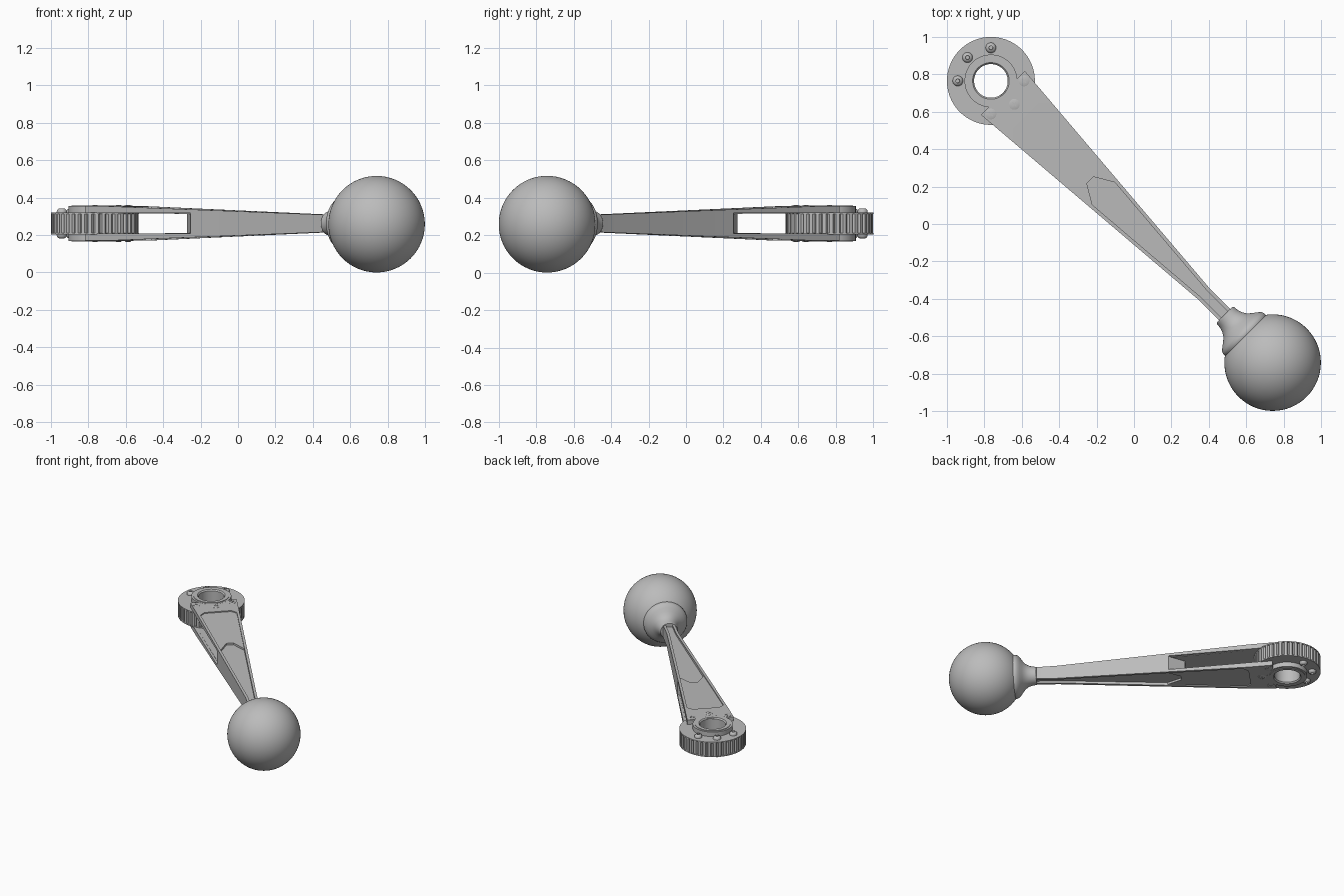
import bpy, bmesh, math
from mathutils import Matrix, Vector

if "Cube" in bpy.data.objects:
    bpy.data.objects.remove(bpy.data.objects["Cube"])

grey = bpy.data.materials.new("satin grey")
grey.use_nodes = True
grey.diffuse_color = (0.5, 0.5, 0.5, 1)
grey.node_tree.nodes["Principled BSDF"].inputs["Base Color"].default_value = (0.5, 0.5, 0.5, 1)

# Local frame: origin at the hub, x runs along the arm to the ball
FRAME = Matrix.Translation((-0.765, 0.765, 0.262)) @ Matrix.Rotation(-math.pi / 4, 4, 'Z')
LENGTH = 2.13
SLOT = 0.055          # half height of the fork slot


def finish(name, bm, local=Matrix()):
    bmesh.ops.remove_doubles(bm, verts=bm.verts, dist=1e-5)
    bmesh.ops.recalc_face_normals(bm, faces=bm.faces)
    mesh = bpy.data.meshes.new(name)
    bm.to_mesh(mesh)
    bm.free()
    mesh.materials.append(grey)
    ob = bpy.data.objects.new(name, mesh)
    bpy.context.collection.objects.link(ob)
    ob.matrix_world = FRAME @ local
    bpy.ops.object.select_all(action='DESELECT')
    ob.select_set(True)
    bpy.context.view_layer.objects.active = ob
    bpy.ops.object.shade_smooth_by_angle(angle=math.radians(32))
    return ob


def slab(name, outline, low, high):
    """Prism over an outline, with floor and roof heights given by functions of x."""
    bm = bmesh.new()
    a = [bm.verts.new((x, y, low(x))) for x, y in outline]
    b = [bm.verts.new((x, y, high(x))) for x, y in outline]
    bm.faces.new(a)
    bm.faces.new(b)
    for i in range(len(a)):
        j = (i + 1) % len(a)
        bm.faces.new((a[i], a[j], b[j], b[i]))
    return finish(name, bm)


def lathe(name, profile, steps, local=Matrix(), groove=None):
    """Closed (radius, height) profile spun about z."""
    bm = bmesh.new()
    rings = []
    for i in range(steps):
        t = 2 * math.pi * i / steps
        cut = groove(i) if groove else 0
        rings.append([bm.verts.new((max(r - cut * (r > 0.2), 0) * math.cos(t),
                                    max(r - cut * (r > 0.2), 0) * math.sin(t), z))
                      for r, z in profile])
    for i, ring in enumerate(rings):
        nxt = rings[(i + 1) % steps]
        for k in range(len(profile)):
            m = (k + 1) % len(profile)
            bm.faces.new((ring[k], nxt[k], nxt[m], ring[m]))
    bmesh.ops.dissolve_degenerate(bm, dist=1e-6, edges=bm.edges)
    return finish(name, bm, local)


def mirrored(half):
    return half + [(x, -y) for x, y in reversed(half)]


def width(x):         # half width of the arm
    return max(0.173 - 0.081 * x, 0.042)


def height(x):        # half height of the arm
    return 0.092 - 0.030 * max(x - 0.25, 0)


def core(x):          # half height of the floor in the long pocket
    return 0.055 - 0.023 * (x - 0.72)


def inner(x):
    return width(x) - 0.019


BEND, END = 1.617, 1.79

# Solid core of the arm with a pointed end facing the slot
core_half = [(0.72, 0.025), (0.83, width(0.83) - 0.002),
             (BEND, width(BEND) - 0.002), (END, 0.04)]
slab("arm_core", mirrored(core_half), lambda x: -core(x), core)

# Flanges along both sides of the solid part
for side, tag in ((1, "left"), (-1, "right")):
    xs = (0.83, BEND, END)
    strip = [(x, side * width(x)) for x in xs] + [(x, side * inner(x)) for x in reversed(xs)]
    slab("arm_flange_" + tag, strip, lambda x: -height(x), height)

# Fork plates: end pad, recessed panel and raised edges, above and below
for s, level in ((1, "upper"), (-1, "lower")):
    floor = lambda x: s * SLOT
    roof = lambda x: s * height(x)
    pad_half = [(0.265, inner(0.3) - 0.035), (0.30, inner(0.30)), (0.30, width(0.30)),
                (0.25, width(0.25)), (0.09, width(0.09))]
    slab("fork_pad_" + level, mirrored(pad_half), floor, roof)

    panel_half = [(0.75, 0.025), (0.855, inner(0.855) + 0.002), (0.25, inner(0.25) + 0.002)]
    slab("fork_panel_" + level, mirrored(panel_half),
         lambda x: s * (SLOT - 0.004 * (x > 0.7)), lambda x: s * (height(x) - 0.008))

    for side, tag in ((1, "left"), (-1, "right")):
        strip = [(0.30, side * width(0.30)), (0.83, side * width(0.83)),
                 (0.83, side * inner(0.83)), (0.30, side * inner(0.30))]
        slab("fork_edge_" + level + "_" + tag, strip, floor, roof)

# Ribbed disc with thin smooth rims
lathe("ribbed_disc", [(0.12, -0.053), (0.234, -0.053), (0.234, 0.053), (0.12, 0.053)],
      160, groove=lambda i: 0.012 if i % 4 == 3 else 0)
for s, level in ((1, "upper"), (-1, "lower")):
    lathe("disc_rim_" + level, [(0.12, s * 0.05), (0.235, s * 0.05),
                                (0.235, s * 0.058), (0.12, s * 0.058)], 96)

# Hub sleeve with stepped collars
hub = [(0.09, 0.088), (0.098, 0.097), (0.126, 0.097), (0.126, 0.093), (0.141, 0.093)]
lathe("hub_sleeve", hub + [(r, -z) for r, z in reversed(hub)], 64)

# Screws: domed ones on the disc, low cross-head ones on the fork pads
dome = [(0, 0), (0.028, 0), (0.028, 0.006), (0.025, 0.015), (0.019, 0.021),
        (0.011, 0.024), (0.010, 0.012), (0, 0.012)]
button = [(0, -0.004), (0.029, -0.004), (0.029, 0.001), (0.022, 0.003), (0, 0.004)]
for s, level in ((1, "upper"), (-1, "lower")):
    flip = Matrix.Diagonal((1, 1, s, 1))
    for k in (-3, 4, 3, -1, 0, 1):
        on_pad = abs(k) < 2
        t = k * math.pi / 4
        spot = Vector((0.177 * math.cos(t), 0.177 * math.sin(t), s * (0.092 if on_pad else 0.057)))
        turn = Matrix.Rotation(math.pi if s < 0 else 0, 4, 'X')
        lathe("screw_" + level, button if on_pad else dome, 20, Matrix.Translation(spot) @ turn)
        if on_pad:
            for a in (0, math.pi / 2):
                bm = bmesh.new()
                bmesh.ops.create_cube(bm, size=1, matrix=Matrix.Diagonal((0.03, 0.007, 0.006, 1)))
                finish("screw_cross_" + level, bm,
                       Matrix.Translation(spot + Vector((0, 0, s * 0.003)))
                       @ Matrix.Rotation(a, 4, 'Z'))

# Flared collar joining the arm to the ball
neck = [(0, 1.768), (0.060, 1.768), (0.064, 1.773), (0.067, 1.80), (0.075, 1.825), (0.089, 1.847),
        (0.108, 1.864), (0.130, 1.880), (0.147, 1.895), (0.155, 1.91), (0.155, 1.925),
        (0.14, 1.95), (0, 1.95)]
lathe("ball_collar", neck, 64, Matrix.Rotation(math.pi / 2, 4, 'Y'))

# Ball knob
bm = bmesh.new()
bmesh.ops.create_uvsphere(bm, u_segments=64, v_segments=32, radius=0.258)
finish("ball_knob", bm, Matrix.Translation((LENGTH, 0, -0.004)))
